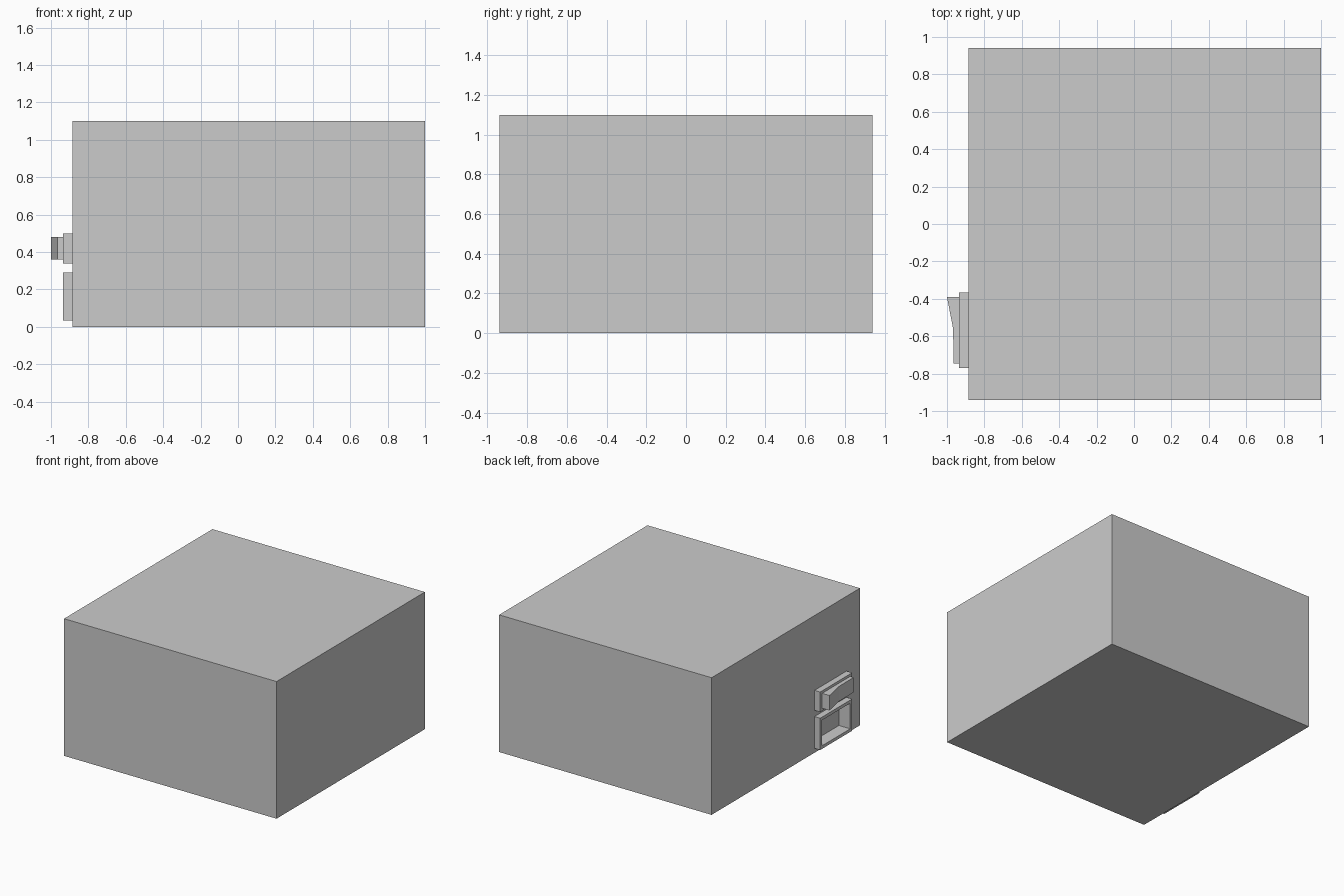
import bpy, bmesh

if "Cube" in bpy.data.objects:
    bpy.data.objects.remove(bpy.data.objects["Cube"])

FACE = -0.885            # x of the side panel carrying the fittings
Y0, Y1 = -0.77, -0.365   # shared width of both fittings
RIM = 0.025


def finish(name, bm):
    bmesh.ops.recalc_face_normals(bm, faces=bm.faces)
    mesh = bpy.data.meshes.new(name)
    bm.to_mesh(mesh)
    bm.free()
    obj = bpy.data.objects.new(name, mesh)
    bpy.context.collection.objects.link(obj)
    return obj


def box(name, x, y, z):
    bm = bmesh.new()
    bmesh.ops.create_cube(bm, size=1)
    for v in bm.verts:
        v.co = [lo if c < 0 else hi for c, (lo, hi) in zip(v.co, (x, y, z))]
    return finish(name, bm)


def cut(obj, cutter):
    mod = obj.modifiers.new("recess", 'BOOLEAN')
    mod.operation = 'DIFFERENCE'
    mod.solver = 'EXACT'
    mod.object = cutter
    cutter.hide_render = True
    cutter.hide_set(True)


# Main housing
housing = box("housing", (FACE, 1.0), (-0.94, 0.94), (0, 1.1))

# Power socket: raised rim around a recess that sinks into the housing
socket_rim = box("socket_rim", (FACE - 0.05, FACE), (Y0, Y1), (0.035, 0.29))
recess = box("socket_recess_cutter", (-1.1, -0.835),
             (Y0 + RIM, Y1 - RIM), (0.035 + RIM, 0.29 - RIM))
cut(housing, recess)
cut(socket_rim, recess)

# Switch base plate
box("switch_plate", (FACE - 0.05, FACE), (Y0, Y1), (0.34, 0.50))

# Rocker: flat half and a half tilted outward, extruded upward
profile = [(-0.935, Y0 + RIM), (-0.965, Y0 + RIM), (-0.967, -0.56),
           (-1.0, Y1 - RIM), (-0.935, Y1 - RIM)]
bm = bmesh.new()
base = bm.faces.new([bm.verts.new((x, y, 0.36)) for x, y in profile])
top = bmesh.ops.extrude_face_region(bm, geom=[base])["geom"]
bmesh.ops.translate(bm, vec=(0, 0, 0.12),
                    verts=[g for g in top if isinstance(g, bmesh.types.BMVert)])
finish("switch_rocker", bm)
